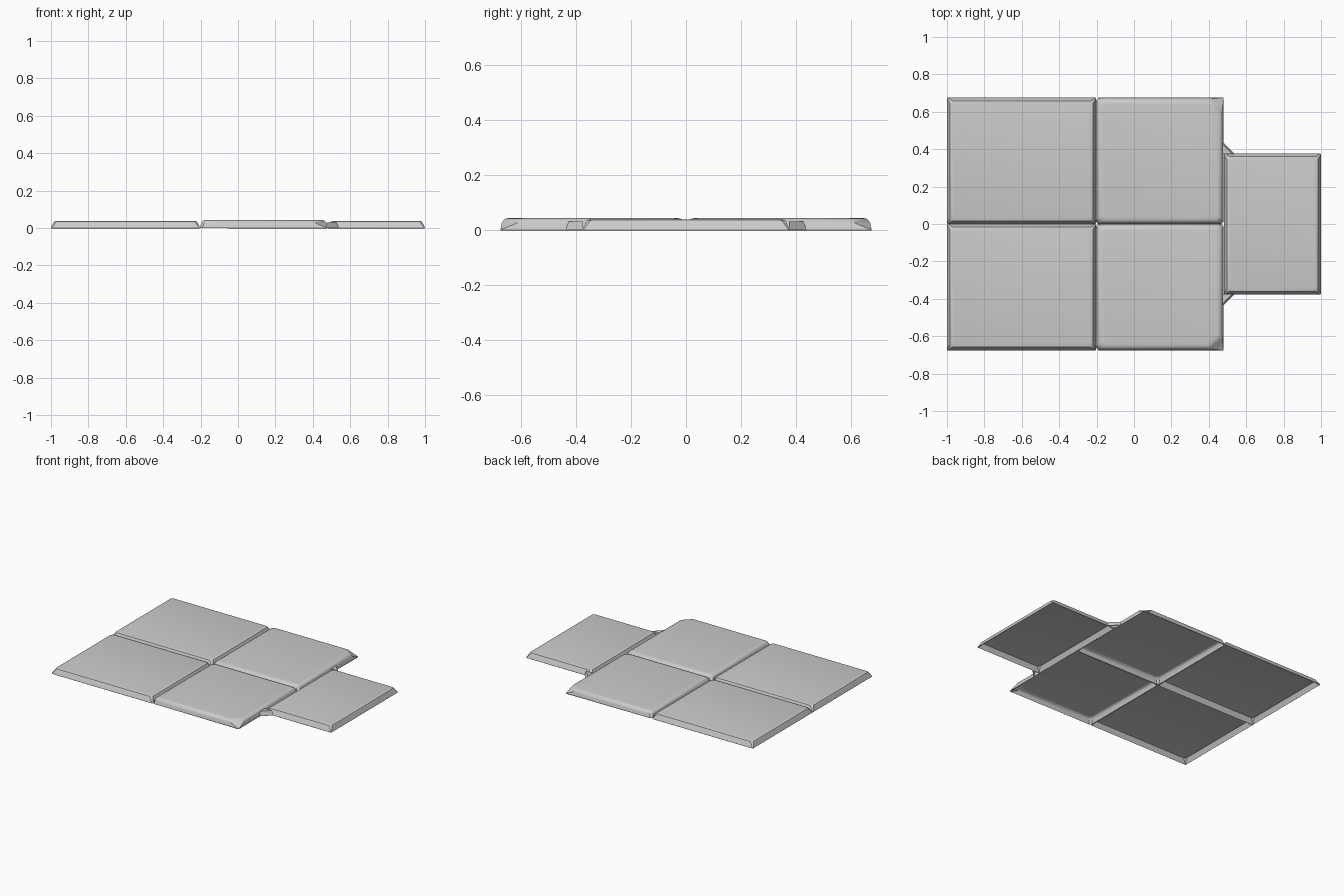
import bpy
import bmesh
from math import radians

default = bpy.data.objects.get("Cube")
if default:
    bpy.data.objects.remove(default, do_unlink=True)

# One plain grey for everything
grey = bpy.data.materials.new("plain grey")
grey.use_nodes = True
colour = (0.6, 0.6, 0.6, 1)
grey.diffuse_color = colour
grey.node_tree.nodes["Principled BSDF"].inputs["Base Color"].default_value = colour


def shell(name, rings, thickness):
    """Loft rings upward, cap the top and give the open shell a thickness."""
    bm = bmesh.new()
    loops = [[bm.verts.new(p) for p in ring] for ring in rings]
    n = len(loops[0])
    for low, high in zip(loops, loops[1:]):
        for i in range(n):
            j = (i + 1) % n
            bm.faces.new((low[i], low[j], high[j], high[i]))
    bm.faces.new(loops[-1])
    bm.normal_update()
    if bm.faces[:][-1].normal.z < 0:
        bmesh.ops.reverse_faces(bm, faces=bm.faces[:])
    mesh = bpy.data.meshes.new(name)
    bm.to_mesh(mesh)
    bm.free()
    mesh.materials.append(grey)
    obj = bpy.data.objects.new(name, mesh)
    bpy.context.collection.objects.link(obj)
    bpy.ops.object.select_all(action="DESELECT")
    obj.select_set(True)
    bpy.context.view_layer.objects.active = obj
    solid = obj.modifiers.new("thickness", "SOLIDIFY")
    solid.thickness = thickness
    solid.offset = -1
    bpy.ops.object.modifier_apply(modifier=solid.name)
    bpy.ops.object.shade_smooth_by_angle(angle=radians(35))
    return obj


def outline(x0, x1, y0, y1, inset, cuts, z):
    """Rectangle with clipped corners, counter-clockwise from (x0, y0)."""
    x0, x1, y0, y1 = x0 + inset, x1 - inset, y0 + inset, y1 - inset
    a, b, c, d = cuts
    return [(x0, y0 + a, z), (x0 + a, y0, z), (x1 - b, y0, z), (x1, y0 + b, z),
            (x1, y1 - c, z), (x1 - c, y1, z), (x0 + d, y1, z), (x0, y1 - d, z)]


def tile(name, bounds, levels, clipped=None):
    """Levels hold inset, height and corner cut; one corner may be clipped wider."""
    rings = []
    for inset, z, cut in levels:
        cuts = [cut] * 4
        if clipped is not None:
            cuts[clipped] = 0.055 if z > 0 else 0.002
        rings.append(outline(*bounds, inset, cuts, z))
    shell(name, rings, 0.004)


flat_levels = [(0, 0, 0.004), (0.012, 0.027, 0.012), (0.017, 0.035, 0.014), (0.03, 0.038, 0.014)]
front_levels = [(0, 0, 0.012), (0.005, 0.024, 0.016), (0.013, 0.036, 0.018),
                (0.021, 0.041, 0.018), (0.034, 0.043, 0.018)]

# Four main panels and their corner webs, mirrored across y
for side, s in (("left", 1), ("right", -1)):
    low, high = sorted((0, s * 0.675))
    tile(f"large_panel_{side}", (-1, -0.203, low, high), flat_levels)
    tile(f"middle_panel_{side}", (-0.203, 0.478, low, high), front_levels,
         clipped=2 if s > 0 else 1)

    # Sloped triangular web between the middle and end panels
    web = []
    for size, z in ((0.066, 0), (0.052, 0.03)):
        web.append([(0.474, s * 0.374, z), (0.474 + size, s * 0.374, z),
                    (0.474, s * (0.374 + size), z)])
    if s < 0:
        web = [ring[::-1] for ring in web]
    shell(f"corner_web_{side}", web, 0.003)

# Narrow end panel
tile("end_panel", (0.48, 1, -0.377, 0.377), flat_levels)
